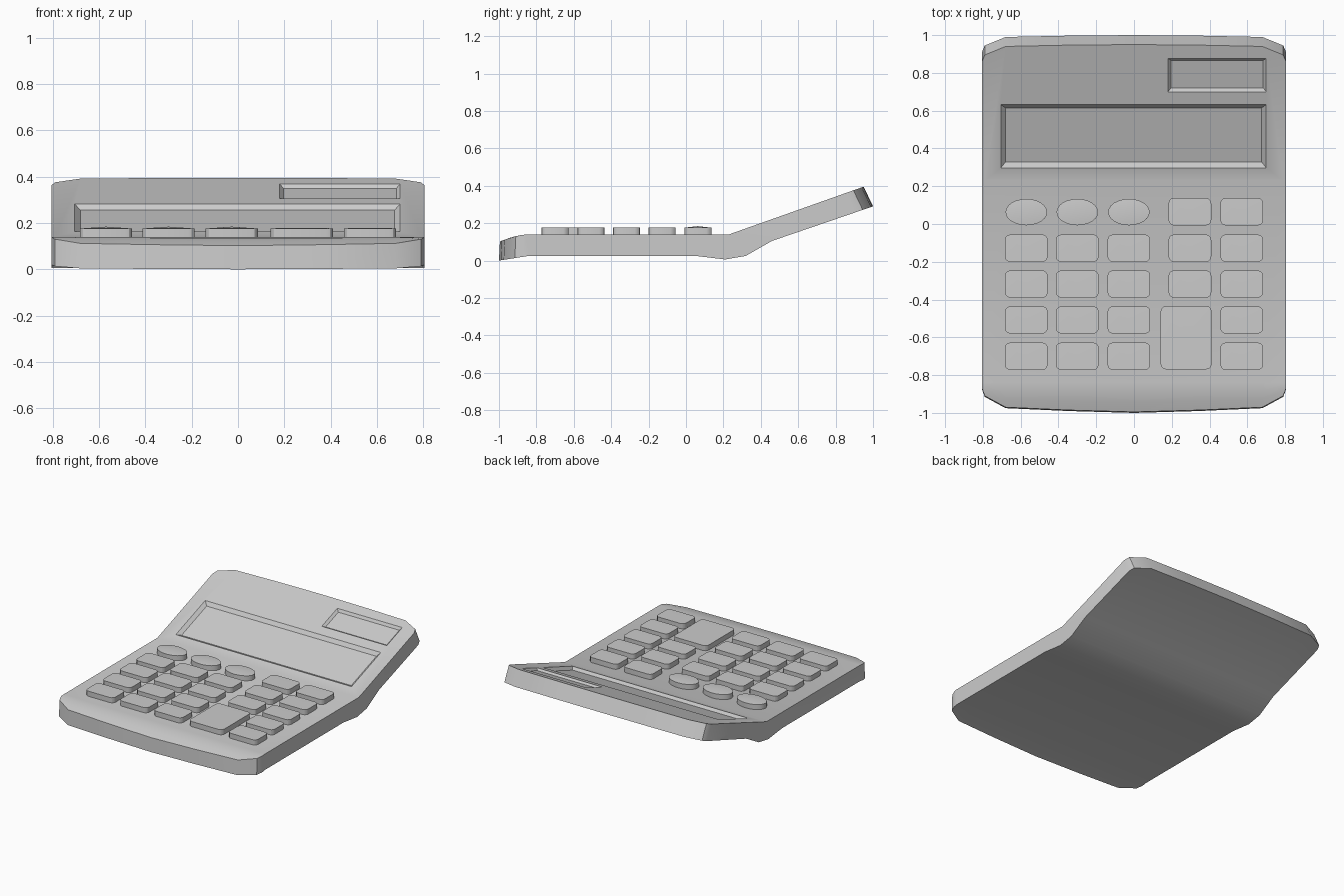
import bpy, bmesh, math
from mathutils import Vector

if "Cube" in bpy.data.objects:
    bpy.data.objects.remove(bpy.data.objects["Cube"])

SLOPE = (0.395 - 0.14) / (0.95 - 0.23)


def make(name, verts, faces):
    bm = bmesh.new()
    vs = [bm.verts.new(v) for v in verts]
    for f in faces:
        bm.faces.new([vs[i] for i in f])
    bmesh.ops.recalc_face_normals(bm, faces=bm.faces)
    me = bpy.data.meshes.new(name)
    bm.to_mesh(me)
    bm.free()
    ob = bpy.data.objects.new(name, me)
    bpy.context.collection.objects.link(ob)
    return ob


def smooth(ob, deg=30):
    bpy.ops.object.select_all(action='DESELECT')
    bpy.context.view_layer.objects.active = ob
    ob.select_set(True)
    bpy.ops.object.shade_smooth_by_angle(angle=math.radians(deg))


# Heights of the case at a given y
def top_z(y):
    if y > 0.23:
        return 0.14 + SLOPE * (y - 0.23)
    t = max(0, (-0.84 - y) / 0.155)
    return 0.14 - 0.038 * t ** 1.7


def bottom_z(y):
    if y > 0.46:
        return 0.105 + 0.185 * (y - 0.46) / 0.54
    return 0.025 * (1 - max(0, (-0.84 - y) / 0.16))


def profile(x, front, back):
    pts = []
    for k in range(4):
        y = front + (-0.84 - front) * k / 3
        pts.append((y, top_z(y)))
    pts += [(0.23, 0.14), (back, top_z(back))]
    tail = back + 0.05
    pts += [(tail, bottom_z(tail)), (0.46, 0.105), (0.32, 0.025),
            (0.21, 0.006), (0.05, 0.025), (-0.84, 0.025)]
    pts.append((front - 0.005, bottom_z(front - 0.005)))
    return [(x, y, z) for y, z in pts]


# Case: side profile lofted across the width with clipped corners
half = [(0.805, -0.87, 0.86), (0.79, -0.91, 0.895),
        (0.68, -0.97, 0.94), (0.35, -0.985, 0.947)]
stations = [(-x, f, b) for x, f, b in half] + [(0, -0.995, 0.95)] + half[::-1]
rings = [profile(*s) for s in stations]
n = len(rings[0])
faces = [(r * n + i, r * n + (i + 1) % n, (r + 1) * n + (i + 1) % n, (r + 1) * n + i)
         for r in range(len(rings) - 1) for i in range(n)]
faces += [tuple(range(n)), tuple(range((len(rings) - 1) * n, len(rings) * n))]
case = make("case", [v for r in rings for v in r], faces)


# Bevelled recesses in the tilted panel
def recess(name, x0, x1, y0, y1, inset, depth):
    normal = Vector((0, -SLOPE, 1)).normalized()
    verts = []
    for k in (-1, 1):
        e = inset * k
        for x, y in ((x0 + e, y0 + e), (x1 - e, y0 + e), (x1 - e, y1 - e), (x0 + e, y1 - e)):
            verts.append(Vector((x, y, top_z(y))) - normal * depth * k)
    cutter = make(name, verts, [(0, 1, 2, 3), (4, 5, 6, 7)] +
                  [(i, (i + 1) % 4, 4 + (i + 1) % 4, 4 + i) for i in range(4)])
    cutter.hide_render = True
    mod = case.modifiers.new(name, 'BOOLEAN')
    mod.operation = 'DIFFERENCE'
    mod.solver = 'EXACT'
    mod.object = cutter
    bpy.context.view_layer.objects.active = case
    bpy.ops.object.modifier_apply(modifier=name)
    bpy.data.objects.remove(cutter)


recess("display_recess", -0.705, 0.70, 0.297, 0.632, 0.024, 0.02)
recess("solar_recess", 0.18, 0.70, 0.70, 0.877, 0.016, 0.015)
smooth(case)


# Keys: an outline raised from the deck, optionally with a domed top
def key(name, outline, top, dome=0.0):
    m = len(outline)
    cx = sum(p[0] for p in outline) / m
    cy = sum(p[1] for p in outline) / m
    verts = [(x, y, z) for z in (0.13, top) for x, y in outline] + [(cx, cy, top + dome)]
    fs = [(i, (i + 1) % m, m + (i + 1) % m, m + i) for i in range(m)]
    fs += [(m + i, m + (i + 1) % m, 2 * m) for i in range(m)]
    fs.append(tuple(range(m)))
    smooth(make(name, verts, fs))


def rounded(cx, cy, w, h, r=0.028, seg=3):
    pts = []
    for q, (sx, sy) in enumerate(((1, 1), (-1, 1), (-1, -1), (1, -1))):
        for k in range(seg + 1):
            a = math.pi / 2 * (q + k / seg)
            pts.append((cx + sx * (w / 2 - r) + r * math.cos(a),
                        cy + sy * (h / 2 - r) + r * math.sin(a)))
    return pts


def ellipse(cx, cy, w, h, count=24):
    return [(cx + w / 2 * math.cos(2 * math.pi * k / count),
             cy + h / 2 * math.sin(2 * math.pi * k / count)) for k in range(count)]


columns = [-0.57, -0.30, -0.027, 0.296, 0.57]
rows = [0.065, -0.128, -0.318, -0.508, -0.70]
for r, y in enumerate(rows):
    for c, x in enumerate(columns):
        if r == 0 and c < 3:
            key(f"oval_key_{c}", ellipse(x, y - 0.002, 0.22, 0.14), 0.176, 0.008)
        elif not (c == 3 and r >= 3):
            key(f"key_{r}_{c}", rounded(x, y, 0.226, 0.145), 0.177, 0.001)
key("large_key", rounded(0.276, -0.602, 0.27, 0.335), 0.177, 0.001)
